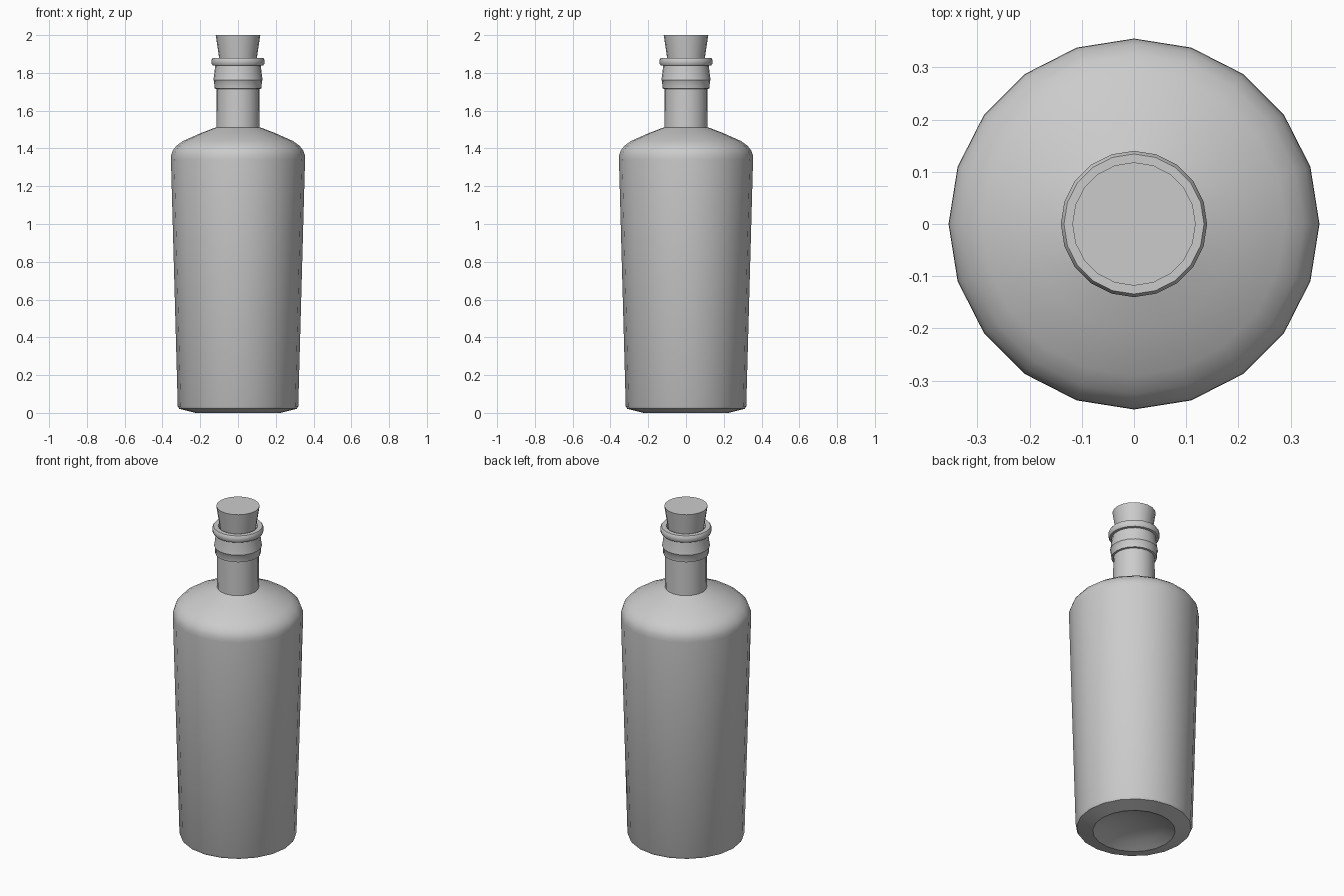
import bpy, bmesh, math

if "Cube" in bpy.data.objects:
    bpy.data.objects.remove(bpy.data.objects["Cube"])

SIDES = 20


def lathe(name, profile, angle=35):
    """Revolve (radius, z) points around z; radius 0 makes a single pole vertex."""
    bm = bmesh.new()
    rings = []
    for r, z in profile:
        n = 1 if r == 0 else SIDES
        rings.append([bm.verts.new((r * math.cos(2 * math.pi * i / SIDES),
                                    r * math.sin(2 * math.pi * i / SIDES), z))
                      for i in range(n)])
    for a, b in zip(rings, rings[1:]):
        for i in range(SIDES):
            j = (i + 1) % SIDES
            corners = [a[i % len(a)], a[j % len(a)], b[j % len(b)], b[i % len(b)]]
            bm.faces.new(list(dict.fromkeys(corners)))
    bmesh.ops.recalc_face_normals(bm, faces=bm.faces)
    mesh = bpy.data.meshes.new(name)
    bm.to_mesh(mesh)
    bm.free()
    obj = bpy.data.objects.new(name, mesh)
    bpy.context.collection.objects.link(obj)
    bpy.ops.object.select_all(action='DESELECT')
    obj.select_set(True)
    bpy.context.view_layer.objects.active = obj
    bpy.ops.object.shade_smooth_by_angle(angle=math.radians(angle))
    return obj


# Bottle: dished base, tapered body, rounded shoulder, neck, collar and lip
base = [(0, 0.05), (0.08, 0.045), (0.16, 0.027), (0.225, 0.0), (0.312, 0.022), (0.319, 0.035)]
body = [(0.355, 1.34), (0.354, 1.365), (0.345, 1.39), (0.325, 1.415), (0.29, 1.44),
        (0.20, 1.48), (0.14, 1.503), (0.114, 1.512)]
neck = [(0.113, 1.715), (0.124, 1.717), (0.127, 1.757), (0.131, 1.763),
        (0.127, 1.782), (0.121, 1.838)]
lip = [(0.134, 1.84), (0.140, 1.85), (0.140, 1.87), (0.134, 1.88),
       (0.108, 1.88), (0.102, 1.872), (0.095, 1.80)]
lathe("bottle", base + body + neck + lip)

# Tapered cork stopper
lathe("cork", [(0, 1.80), (0.088, 1.80), (0.118, 2.0), (0, 2.0)])
